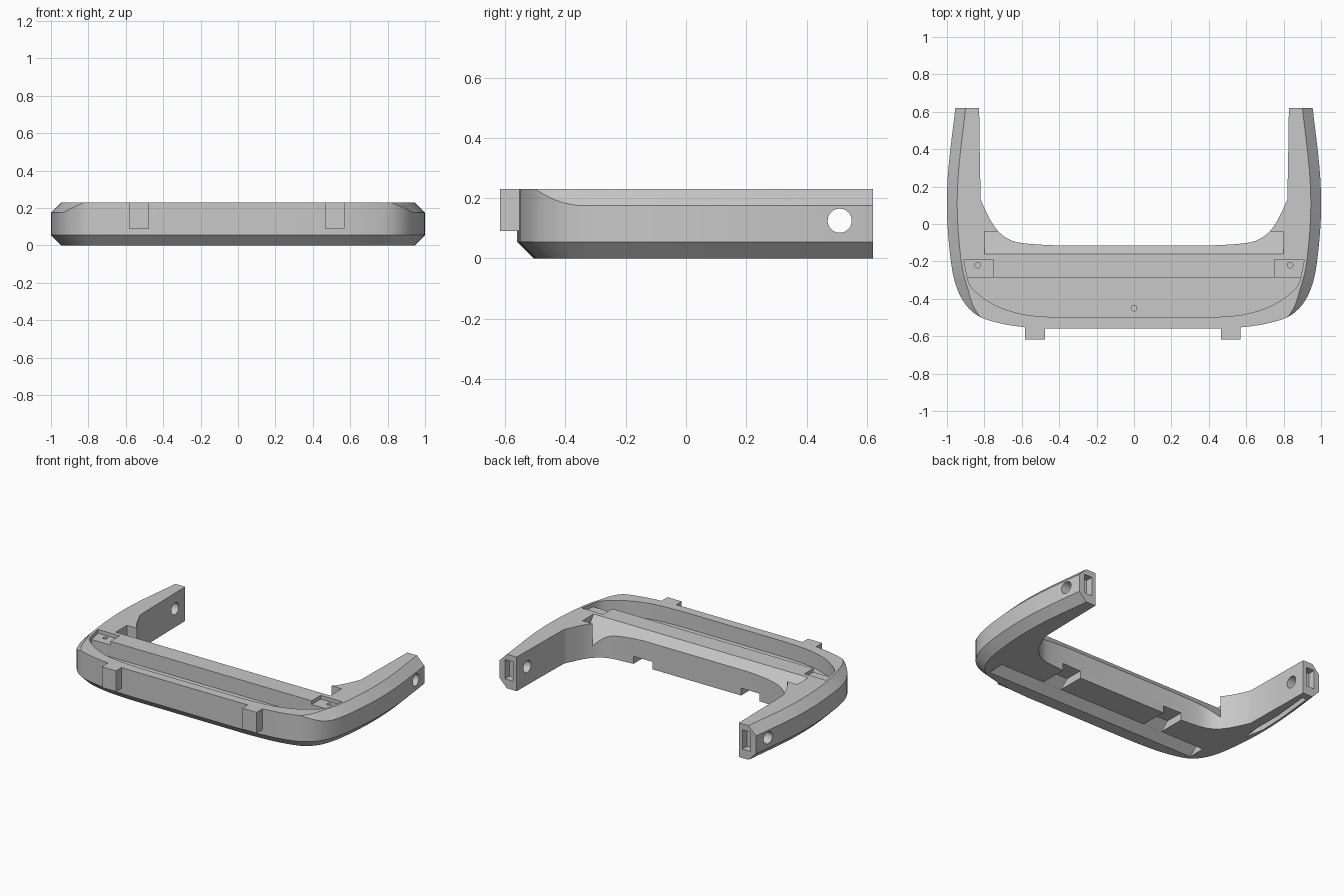
import bpy, bmesh, math
from mathutils import Vector

cube = bpy.data.objects.get("Cube")
if cube:
    bpy.data.objects.remove(cube, do_unlink=True)

GREY = (0.58, 0.58, 0.58, 1)
grey = bpy.data.materials.new("plain grey")
grey.use_nodes = True
grey.diffuse_color = GREY
grey.node_tree.nodes["Principled BSDF"].inputs["Base Color"].default_value = GREY

H, BACK, CHAMFER = 0.23, 0.62, 0.055


def make_object(name, bm):
    bmesh.ops.recalc_face_normals(bm, faces=bm.faces)
    mesh = bpy.data.meshes.new(name)
    bm.to_mesh(mesh)
    bm.free()
    mesh.materials.append(grey)
    obj = bpy.data.objects.new(name, mesh)
    bpy.context.collection.objects.link(obj)
    return obj


def prism(name, profile, axis, lo, hi):
    """Extrude a 2D profile along x or z."""
    bm = bmesh.new()
    place = (lambda p, t: (t, *p)) if axis == "x" else (lambda p, t: (*p, t))
    a = [bm.verts.new(place(p, lo)) for p in profile]
    b = [bm.verts.new(place(p, hi)) for p in profile]
    bm.faces.new(a)
    bm.faces.new(b)
    for i in range(len(a)):
        j = (i + 1) % len(a)
        bm.faces.new((a[i], a[j], b[j], b[i]))
    return make_object(name, bm)


def box(name, x0, x1, y0, y1, z0, z1):
    return prism(name, [(x0, y0), (x1, y0), (x1, y1), (x0, y1)], "z", z0, z1)


def disc(cx, cy, r, n=24):
    return [(cx + r * math.cos(math.tau * i / n), cy + r * math.sin(math.tau * i / n))
            for i in range(n)]


def smooth_path(points, steps=4):
    """Catmull-Rom curve through the points."""
    pts = [Vector(p) for p in points]
    ext = [pts[0]] + pts + [pts[-1]]
    out = []
    for i in range(1, len(ext) - 2):
        p0, p1, p2, p3 = ext[i - 1:i + 3]
        for k in range(steps):
            t = k / steps
            out.append(0.5 * (2 * p1 + (p2 - p0) * t + (2 * p0 - 5 * p1 + 4 * p2 - p3) * t * t
                              + (3 * p1 - p0 - 3 * p2 + p3) * t ** 3))
    return out + [pts[-1]]


def mirrored(half):
    """Half path from front to back, joined to its mirror image."""
    return [Vector((-p[0], p[1])) for p in reversed(half)] + [Vector(p) for p in half]


# Plan outlines of the U-shaped frame
outer = mirrored(smooth_path([(0.42, -0.56), (0.6, -0.55), (0.74, -0.525), (0.84, -0.487),
                              (0.915, -0.41), (0.963, -0.29), (0.988, -0.12), (1.0, 0.08),
                              (0.992, 0.3), (0.955, BACK)]))
inner = mirrored(smooth_path([(0.4, -0.115), (0.55, -0.107), (0.65, -0.09), (0.72, -0.045),
                              (0.77, 0.025), (0.82, 0.13)])
                 + [Vector((0.825, 0.4)), Vector((0.828, BACK))])


def inset(i, d):
    a, b = outer[max(i - 1, 0)], outer[min(i + 1, len(outer) - 1)]
    t = (b - a).normalized()
    p = outer[i] + Vector((-t.y, t.x)) * d
    if i in (0, len(outer) - 1):
        p.y = BACK
    return p


def top_chamfer(p):
    t = min(max((p.y + 0.5) / 0.16, 0), 1)
    return CHAMFER * (1 - (1 - t) ** 2)


# Frame shell: stacked rings with bevelled lower and upper edges
bm = bmesh.new()
rings = []
for level in range(4):
    ring = []
    for i, p in enumerate(outer):
        c = top_chamfer(p)
        q = inset(i, (CHAMFER, 0, 0, c)[level])
        ring.append(bm.verts.new((*q, (0, CHAMFER, H - c, H)[level])))
    for p in reversed(inner):
        ring.append(bm.verts.new((*p, (0, CHAMFER, H - CHAMFER, H)[level])))
    rings.append(ring)
for low, high in zip(rings, rings[1:]):
    for i in range(len(low)):
        j = (i + 1) % len(low)
        bm.faces.new((low[i], low[j], high[j], high[i]))
bm.faces.new(rings[0])
bm.faces.new(rings[-1])
bmesh.ops.remove_doubles(bm, verts=bm.verts, dist=0.0005)
frame = make_object("bumper_frame", bm)

# Cutters along the centre
channel = mirrored(smooth_path([(0.38, -0.5), (0.58, -0.485), (0.74, -0.435), (0.86, -0.35),
                                (0.892, -0.287)]))
cutters = [
    prism("top_channel", channel, "z", 0.125, 0.3),
    prism("rear_slope", [(-0.168, 0.24), (-0.04, 0.08), (-0.04, 0.24)], "x", -0.8, 0.8),
    prism("centre_hole", disc(0, -0.45, 0.015, 16), "z", 0.07, 0.15),
    # Slanted slot rising from the underside to just behind the rear slope
    prism("slanted_slot", [(-0.432, -0.01), (-0.175, 0.205), (-0.13, 0.15), (-0.312, -0.01)],
          "x", -0.8, 0.8),
    prism("pin_holes", disc(0.51, 0.125, 0.04), "x", -1.2, 1.2),
    # Curved slot under the right arm
    prism("under_slot", [(-0.905, -0.02), (-0.93, 0.12), (-0.922, 0.32), (-0.895, 0.57),
                         (-0.865, 0.57), (-0.89, 0.3), (-0.89, 0.1)], "z", -0.1, 0.04),
]
# Cutters repeated on both sides
for s in (-1, 1):
    def side_box(name, x0, x1, *rest):
        return box(name, *sorted((s * x0, s * x1)), *rest)
    pad = [(0.75, -0.29), (0.89, -0.29), (0.91, -0.19), (0.75, -0.19)]
    cutters += [
        prism("pad_pocket", [(s * x, y) for x, y in pad], "z", 0.205, 0.3),
        prism("pad_hole", disc(s * 0.835, -0.22, 0.015, 16), "z", 0.12, 0.3),
        side_box("arm_socket", 0.855, 0.915, 0.57, 0.7, 0.06, 0.19),
        side_box("wall_notch", 0.33, 0.47, -0.3, 0, -0.1, 0.05),
    ]

bpy.context.view_layer.objects.active = frame
for cutter in cutters:
    mod = frame.modifiers.new(cutter.name, "BOOLEAN")
    mod.operation, mod.solver, mod.object = "DIFFERENCE", "EXACT", cutter
    bpy.ops.object.modifier_apply(modifier=mod.name)
    bpy.data.objects.remove(cutter, do_unlink=True)

# Hook tabs on the front face
for side, cx in (("left", 0.517), ("right", -0.53)):
    box(side + "_front_tab", cx - 0.053, cx + 0.053, -0.617, -0.54, 0.09, H)

bpy.ops.object.select_all(action="DESELECT")
frame.select_set(True)
bpy.ops.object.shade_smooth_by_angle(angle=math.radians(25))
